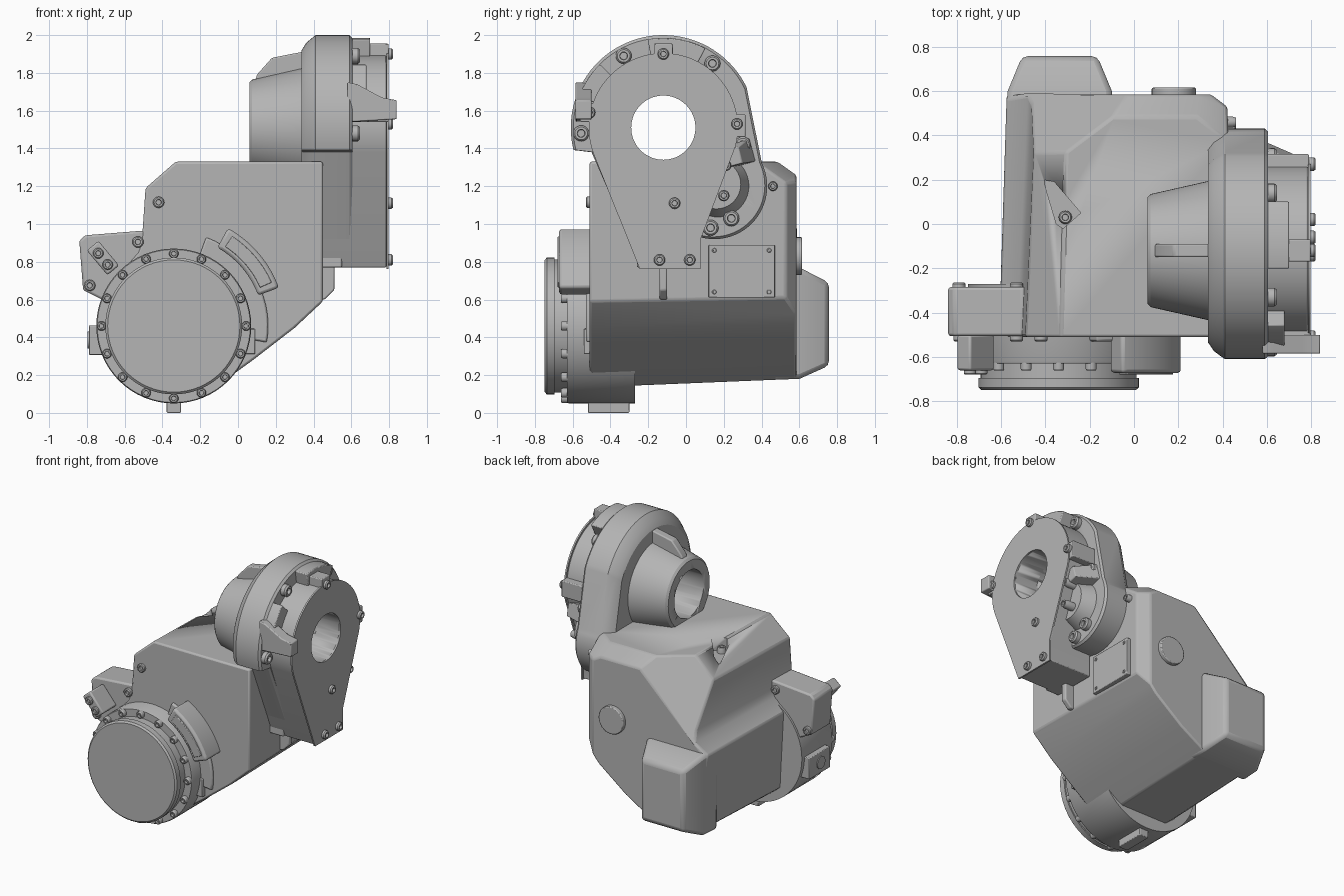
import bpy, bmesh, math
from mathutils import Vector

if "Cube" in bpy.data.objects:
    bpy.data.objects.remove(bpy.data.objects["Cube"])

gray = bpy.data.materials.new("housing gray")
gray.diffuse_color = (0.46, 0.46, 0.46, 1)
gray.use_nodes = True
gray.node_tree.nodes["Principled BSDF"].inputs["Base Color"].default_value = gray.diffuse_color


def to3d(axis, u, v, w):
    return {'X': (w, u, v), 'Y': (u, w, v), 'Z': (u, v, w)}[axis]


def finish(name, bm, bevel=0, cutter=None):
    bmesh.ops.recalc_face_normals(bm, faces=bm.faces)
    me = bpy.data.meshes.new(name)
    bm.to_mesh(me)
    bm.free()
    ob = bpy.data.objects.new(name, me)
    bpy.context.collection.objects.link(ob)
    me.materials.append(gray)
    if bevel:
        m = ob.modifiers.new("bevel", 'BEVEL')
        m.width, m.segments, m.limit_method = bevel, 2, 'ANGLE'
        m.angle_limit = math.radians(30)
    if cutter:
        m = ob.modifiers.new("hole", 'BOOLEAN')
        m.object, m.operation = cutter, 'DIFFERENCE'
    return ob


def loft_bm(axis, sections):
    """Closed solid through sections [(depth, points)] along an axis."""
    bm = bmesh.new()
    rings = [[bm.verts.new(to3d(axis, u, v, w)) for u, v in pts] for w, pts in sections]
    n = len(rings[0])
    bm.faces.new(rings[0])
    bm.faces.new(rings[-1])
    for a, b in zip(rings, rings[1:]):
        for i in range(n):
            j = (i + 1) % n
            bm.faces.new((a[i], a[j], b[j], b[i]))
    return bm


def loft(name, axis, sections, bevel=0, cutter=None):
    return finish(name, loft_bm(axis, sections), bevel, cutter)


def prism(name, axis, pts, a, b, bevel=0, cutter=None):
    return loft(name, axis, [(a, pts), (b, pts)], bevel, cutter)


def arc(c, r, a0, a1, n):
    return [(c[0] + r * math.cos(math.radians(a0 + (a1 - a0) * i / n)),
             c[1] + r * math.sin(math.radians(a0 + (a1 - a0) * i / n))) for i in range(n + 1)]


def circle(c, r, n=64):
    return arc(c, r, 0, 360, n)[:-1]


def rect(cu, cv, su, sv, angle=0):
    ca, sa = math.cos(math.radians(angle)), math.sin(math.radians(angle))
    return [(cu + x * su / 2 * ca - y * sv / 2 * sa, cv + x * su / 2 * sa + y * sv / 2 * ca)
            for x, y in ((-1, -1), (1, -1), (1, 1), (-1, 1))]


def sector(c, r0, r1, a0, a1, n=14):
    return arc(c, r0, a0, a1, n) + arc(c, r1, a1, a0, n)


def bolts(name, axis, spots, r, a, b):
    """Round bolt heads with a hexagon socket; b is the outer end."""
    for i, s in enumerate(spots):
        loft(f"{name}_{i + 1}", axis, [(a, circle(s, r, 20)), (a + (b - a) * .8, circle(s, r, 20)),
             (b, circle(s, r * .8, 20)), (b, circle(s, r * .5, 20)), (b - (b - a) * .4, circle(s, r * .45, 20))])


# ---- cutters
BORE = (-.12, 1.51)
bore = prism("bore_cutter", 'X', circle(BORE, .17), -.2, 1)
pocket = prism("pocket_cutter", 'Z', [(-.41, .2), (-.36, .19), (-.24, .05), (-.32, -.02), (-.35, 0)], 1.24, 1.5)
for c in (bore, pocket):
    c.hide_render = True
    c.display_type = 'WIRE'

# ---- main gearcase, chamfered at its rear corners
front = [(-.58, .2), (-.5, .135), (-.12, .135), (.08, .28), (.3, .45), (.45, .59), (.45, 1.33),
         (-.33, 1.33), (-.49, 1.19), (-.51, .9), (-.53, .85), (-.61, .76)]
back = [(-.55, .22), (-.5, .18), (-.12, .18), (.08, .3), (.3, .47), (.42, .61), (.42, 1.33),
        (-.3, 1.33), (-.44, 1.19), (-.46, .9), (-.48, .83), (-.575, .76)]
bm = loft_bm('Y', [(-.51, front), (.585, back)])
for co, no in (((-.3, .33, 1.33), (-.101, .134, .104)), ((0, .54, 1.29), (0, .5, .7)),
               ((.38, .56, 1), (.6, .8, 0)), ((.3, .5, 1.31), (.4, .5, .7))):
    g = bm.verts[:] + bm.edges[:] + bm.faces[:]
    bmesh.ops.bisect_plane(bm, geom=g, plane_co=co, plane_no=Vector(no).normalized(), clear_outer=True)
    bmesh.ops.holes_fill(bm, edges=[e for e in bm.edges if e.is_boundary], sides=0)
finish("main_gearcase", bm, .012, pocket)
bolts("lifting_bolt", 'Z', [(-.31, .03)], .03, 1.2, 1.28)

# rear bulge, side lug plate
loft("rear_bulge", 'Y', [(.45, rect(-.335, .475, .48, .6)), (.6, rect(-.335, .475, .47, .59)),
                         (.757, rect(-.335, .47, .34, .44))], .025)
prism("side_lug_plate", 'Y', [(-.84, .91), (-.81, .94), (-.5, .965), (-.4, .9), (-.4, .5), (-.6, .5),
                              (-.72, .6), (-.82, .65)], -.505, -.285, .012)
prism("lug_block", 'Y', rect(-.715, .82, .08, .17, 40), -.66, -.5, .01)
bolts("lug_block_bolt", 'Y', [(-.74, .845), (-.69, .785)], .028, -.65, -.68)
bolts("lug_bolt", 'Y', [(-.53, .905), (-.785, .675), (-.42, 1.115)], .03, -.5, -.53)
bolts("lug_rear_bolt", 'Y', [(-.79, .675), (-.53, .905)], .03, -.29, -.265)

# ---- front output drum
DRUM = (-.34, .46)
loft("output_drum", 'Y', [(-.27, circle(DRUM, .41)), (-.62, circle(DRUM, .41)), (-.63, circle(DRUM, .405)),
     (-.63, circle(DRUM, .352)), (-.695, circle(DRUM, .352)), (-.695, circle(DRUM, .362)),
     (-.737, circle(DRUM, .362)), (-.748, circle(DRUM, .35))])
bolts("drum_bolt", 'Y', circle(DRUM, .383, 16), .025, -.62, -.662)
prism("drum_shoulder", 'Y', sector(DRUM, .3, .5, -10, 70), -.53, -.45, .01)
prism("sector_cover", 'Y', sector(DRUM, .475, .592, 20, 61), -.672, -.48, .015)
prism("sector_cover_panel", 'Y', sector(DRUM, .5, .567, 24, 57), -.68, -.66, .004)
for nm, cx, cz, sx, sz in (("right", .02, .378, .14, .135), ("left", -.7, .385, .18, .155), ("bottom", -.34, .05, .075, .1)):
    prism(f"drum_{nm}_boss", 'Y', rect(cx, cz, sx, sz), -.54 if nm != "bottom" else -.52, -.3, .005)
prism("left_boss_plug", 'X', circle((-.43, .385), .045, 24), -.797, -.75)

# ---- upper hollow-shaft housing
ring = (arc(BORE, .49, 194, 26, 48) + arc((.15, 1.2), .28, 26, -105, 24) + [(-.3, .92), (-.5, 1.38)])


def scaled(k, c=(-.08, 1.4)):
    return [(c[0] + (u - c[0]) * k, c[1] + (v - c[1]) * k) for u, v in ring]


loft("upper_housing", 'X', [(.335, scaled(.86)), (.36, scaled(.93)), (.41, scaled(1)), (.59, scaled(1)),
                            (.605, scaled(.975))], 0, bore)
loft("shaft_collar", 'X', [(.06, circle(BORE, .24)), (.075, circle(BORE, .255)), (.34, circle(BORE, .315)),
                           (.4, circle(BORE, .34))], 0, bore)
prism("collar_rib", 'Y', [(.08, 1.7), (.1, 1.79), (.18, 1.88), (.36, 1.915), (.36, 1.7)], -.15, -.09, .008)
cover = arc(BORE, .385, 200, -14, 48) + [(.07, .92), (.07, .77), (-.24, .77)]
prism("torque_arm_body", 'X', cover, .44, .785, .006, bore)
plate = arc(BORE, .395, 200, -14, 48) + [(.078, .92), (.078, .762), (-.245, .762)]
prism("torque_arm_plate", 'X', plate, .785, .797, 0, bore)

# cover lugs around the rim
prism("top_lug", 'X', rect(-.12, 1.87, .1, .17), .55, .797, .006)
prism("rim_pad", 'X', sector(BORE, .37, .475, 62, 100), .58, .7, .006)
prism("left_rim_pad", 'X', sector(BORE, .37, .475, 135, 160), .58, .68, .006)
prism("right_lug", 'X', rect(.25, 1.52, .13, .12, 0), .55, .79, .006)
prism("left_lug", 'X', rect(-.5, 1.59, .12, .1), .55, .797, .006)
prism("side_ear", 'Y', [(.58, 1.54), (.84, 1.555), (.84, 1.655), (.76, 1.67), (.63, 1.74), (.58, 1.75)],
      -.585, -.5, .006)
loft("lower_rim_boss", 'X', [(.59, circle((.17, 1.2), .17, 40)), (.7, circle((.16, 1.21), .13, 40))])
loft("lower_right_lug", 'X', [(.59, rect(.26, 1.37, .2, .13, 15)), (.76, rect(.23, 1.35, .12, .09, 15))], .006)

bolts("rim_bolt", 'X', [(-.33, 1.89), (.14, 1.85), (-.555, 1.48), (.3, 1.42), (.13, .98), (.24, 1.03)],
      .042, .59, .645)
bolts("boss_bolt", 'X', [(.2, 1.15), (.21, 1.31)], .03, .66, .78)
bolts("cover_bolt", 'X', [(-.12, 1.9), (.27, 1.53), (-.51, 1.59), (-.06, 1.11), (-.14, .81), (.02, .81)],
      .03, .78, .82)

# ---- right and rear side details
prism("name_plate", 'X', rect(.295, .75, .35, .28), .42, .456, .004)
bolts("name_plate_screw", 'X', [(.295 + sx * .145, .75 + sz * .11) for sx in (-1, 1) for sz in (-1, 1)],
      .012, .45, .461)
prism("arm_rib", 'Y', [(.4, .8), (.51, .8), (.51, .65), (.46, .6), (.4, .6)], -.14, -.1, .008)
prism("arm_foot", 'X', rect(-.21, .83, .1, .12), .43, .55, .008)
prism("rear_plug", 'Y', circle((.18, .83), .1, 40), .55, .615, .006)
bolts("rear_corner_bolt", 'X', [(.46, 1.2)], .025, .38, .46)
loft("rear_foot", 'Y', [(.45, rect(.22, .53, .16, .12, 40)), (.57, rect(.2, .55, .1, .1, 40))], .008)

# ---- shading
bpy.ops.object.select_all(action='SELECT')
bpy.context.view_layer.objects.active = bpy.context.selected_objects[0]
bpy.ops.object.shade_smooth_by_angle(angle=math.radians(30))
